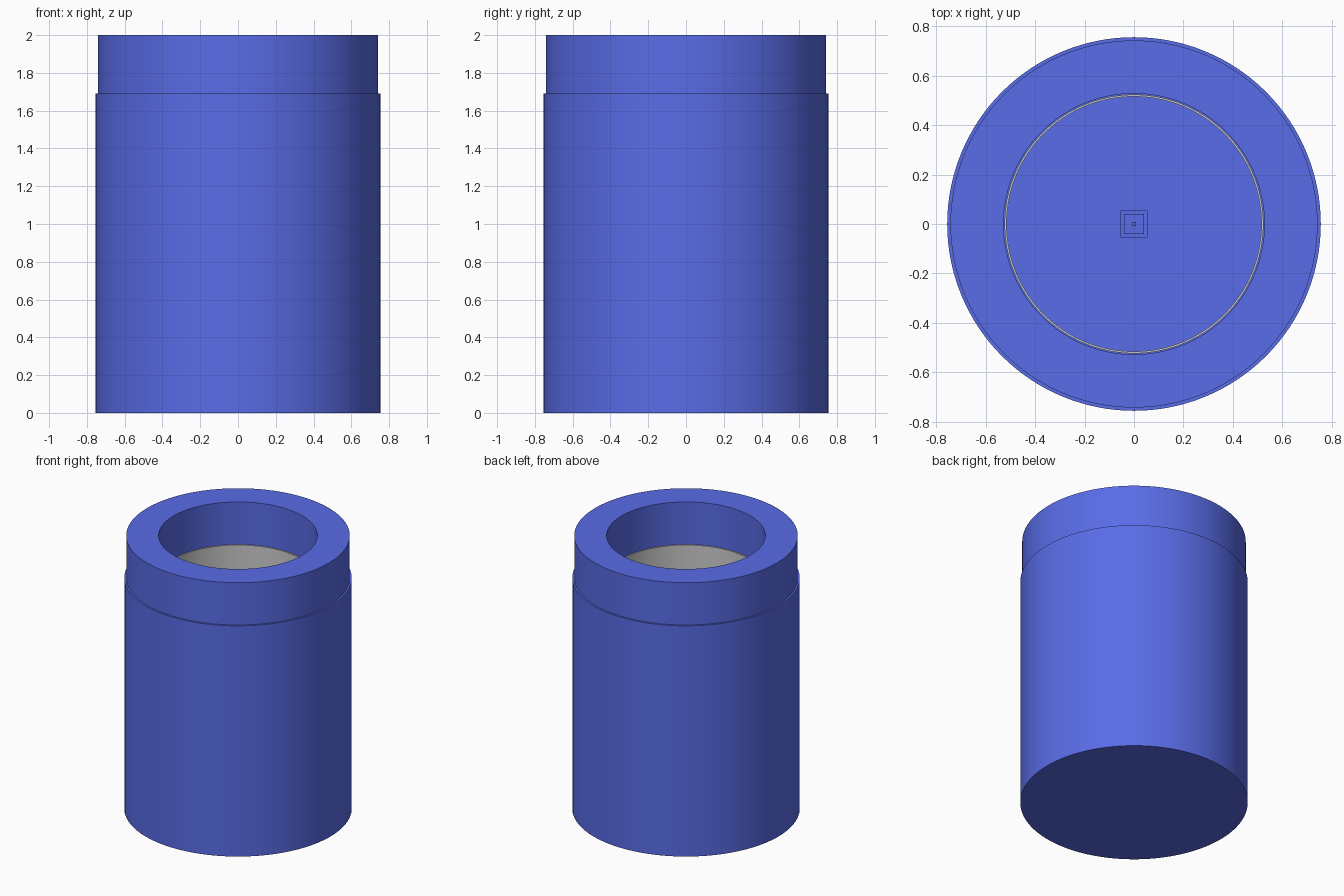
import bpy, bmesh, math

if "Cube" in bpy.data.objects:
    bpy.data.objects.remove(bpy.data.objects["Cube"])

SIDES = 128
FLOOR = 1.0   # height of the recessed floor
STEP = 1.69   # joint between housing and collar

blue = bpy.data.materials.new("blue")
blue.diffuse_color = (0.1, 0.15, 0.8, 1)
blue.use_nodes = True
blue.node_tree.nodes["Principled BSDF"].inputs["Base Color"].default_value = blue.diffuse_color


def lathe(name, profile, closed=False, material=None):
    """Revolve an (r, z) profile around the z axis."""
    bm = bmesh.new()
    verts = [bm.verts.new((r, 0, z)) for r, z in profile]
    edges = [bm.edges.new(p) for p in zip(verts, verts[1:])]
    if closed:
        edges.append(bm.edges.new((verts[-1], verts[0])))
    bmesh.ops.spin(bm, geom=verts + edges, cent=(0, 0, 0), axis=(0, 0, 1),
                   angle=math.tau, steps=SIDES, use_merge=True)
    bmesh.ops.remove_doubles(bm, verts=bm.verts, dist=1e-5)
    bmesh.ops.recalc_face_normals(bm, faces=bm.faces)
    mesh = bpy.data.meshes.new(name)
    bm.to_mesh(mesh)
    bm.free()
    obj = bpy.data.objects.new(name, mesh)
    bpy.context.collection.objects.link(obj)
    if material:
        mesh.materials.append(material)
    bpy.ops.object.select_all(action='DESELECT')
    obj.select_set(True)
    bpy.context.view_layer.objects.active = obj
    bpy.ops.object.shade_smooth_by_angle(angle=math.radians(30))
    return obj


def block(name, half, z0, z1):
    """Square block centred on the axis."""
    bpy.ops.mesh.primitive_cube_add(size=1, location=(0, 0, (z0 + z1) / 2))
    obj = bpy.context.object
    obj.name = name
    obj.scale = (half * 2, half * 2, z1 - z0)
    obj.data.materials.append(blue)


# Housing with a closed base and a deep well
lathe("housing", [(0, 0), (0.755, 0), (0.755, STEP), (0.527, STEP),
                  (0.527, FLOOR), (0, FLOOR)], material=blue)

# Slightly narrower collar on top
lathe("collar", [(0.742, STEP), (0.742, 2), (0.527, 2), (0.527, STEP)],
      closed=True, material=blue)

# Thin grey sleeve lining the well below the collar
lathe("inner_sleeve", [(0.523, FLOOR), (0.523, STEP), (0.515, STEP),
                       (0.515, FLOOR)], closed=True)

# Small stepped square light chip on the floor
block("chip_base", 0.055, FLOOR, FLOOR + 0.02)
block("chip_body", 0.04, FLOOR + 0.02, FLOOR + 0.035)
block("chip_tip", 0.008, FLOOR + 0.035, FLOOR + 0.045)
